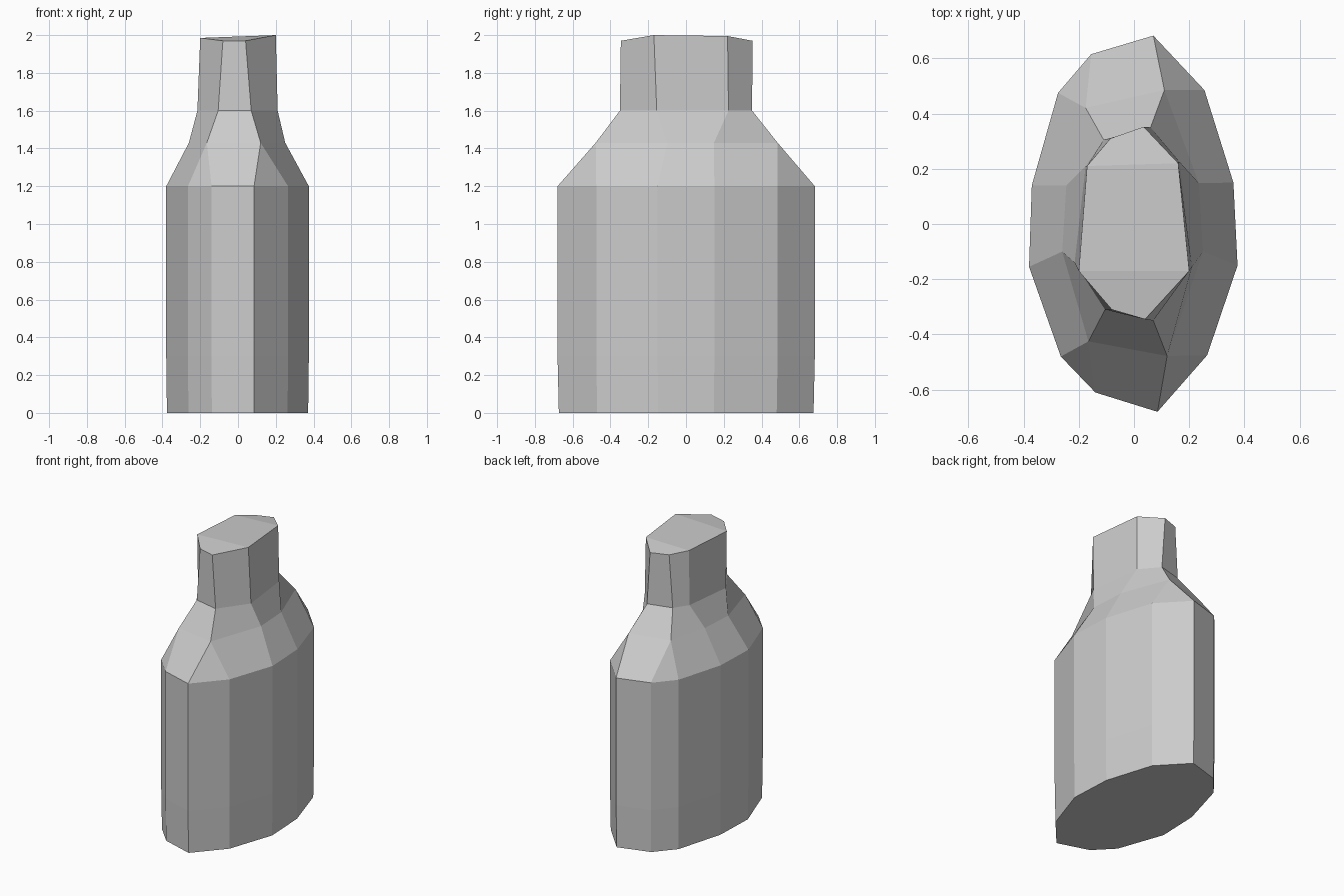
import bpy
import bmesh

cube = bpy.data.objects.get("Cube")
if cube:
    bpy.data.objects.remove(cube, do_unlink=True)

mat = bpy.data.materials.new("pale grey")
mat.use_nodes = True
grey = (0.6, 0.6, 0.6, 1)
mat.diffuse_color = grey
mat.node_tree.nodes["Principled BSDF"].inputs["Base Color"].default_value = grey

# Twelve-sided oval body outline, counter-clockwise from the front right-hand corner
BODY = [(-.265, -.48), (-.14, -.61), (.085, -.68), (.265, -.475),
        (.375, -.15), (.36, .15), (.255, .485), (.07, .682),
        (-.155, .615), (-.275, .475), (-.37, .14), (-.38, -.155)]
# Eight-sided shoulder, neck and lip outlines
SHOULDER = [(-.165, -.425), (.12, -.478), (.25, -.10), (.235, .148),
            (.11, .485), (-.175, .42), (-.245, .14), (-.26, -.10)]
NECK = [(-.105, -.31), (.07, -.35), (.21, -.155), (.165, .225),
        (.06, .35), (-.11, .305), (-.175, .21), (-.215, -.14)]
LIP = [(-.08, -.31), (.04, -.345), (.2, -.17), (.16, .22),
       (.035, .352), (-.085, .31), (-.17, .21), (-.2, -.17)]
LIP_Z = [1.97, 1.97, 2.0, 1.995, 1.97, 1.97, 1.985, 1.985]

bm = bmesh.new()


def ring(outline, z, scale=1.0):
    return [bm.verts.new((x * scale, y * scale, z)) for x, y in outline]


def bridge(low, high):
    """Join two loops; repeated corners in the upper loop give triangles."""
    n = len(low)
    for i in range(n):
        j = (i + 1) % n
        corners = [low[i], low[j], high[j], high[i]]
        bm.faces.new(list(dict.fromkeys(corners)))


# Straight body with a slight taper at the foot
foot = ring(BODY, 0, .99)
lower = ring(BODY, .3)
upper = ring(BODY, 1.2)
bm.faces.new(foot[::-1])
bridge(foot, lower)
bridge(lower, upper)

# Shoulder: each pair of body corners meets at a single shoulder corner
shoulder = ring(SHOULDER, 1.43)
merged = [shoulder[k] for k in (0, 0, 1, 1, 2, 3, 4, 4, 5, 5, 6, 7)]
bridge(upper, merged)

# Neck and uneven lip
neck = ring(NECK, 1.6)
bridge(shoulder, neck)
lip = ring(LIP, 0)
for v, z in zip(lip, LIP_Z):
    v.co.z = z
bridge(neck, lip)

# Lid folded down at the front and back
for ids in ((0, 1, 2, 7), (7, 2, 3, 6), (6, 3, 4, 5)):
    bm.faces.new([lip[k] for k in ids])

bmesh.ops.recalc_face_normals(bm, faces=bm.faces[:])
mesh = bpy.data.meshes.new("bottle")
bm.to_mesh(mesh)
bm.free()
mesh.materials.append(mat)
bottle = bpy.data.objects.new("bottle", mesh)
bpy.context.collection.objects.link(bottle)
